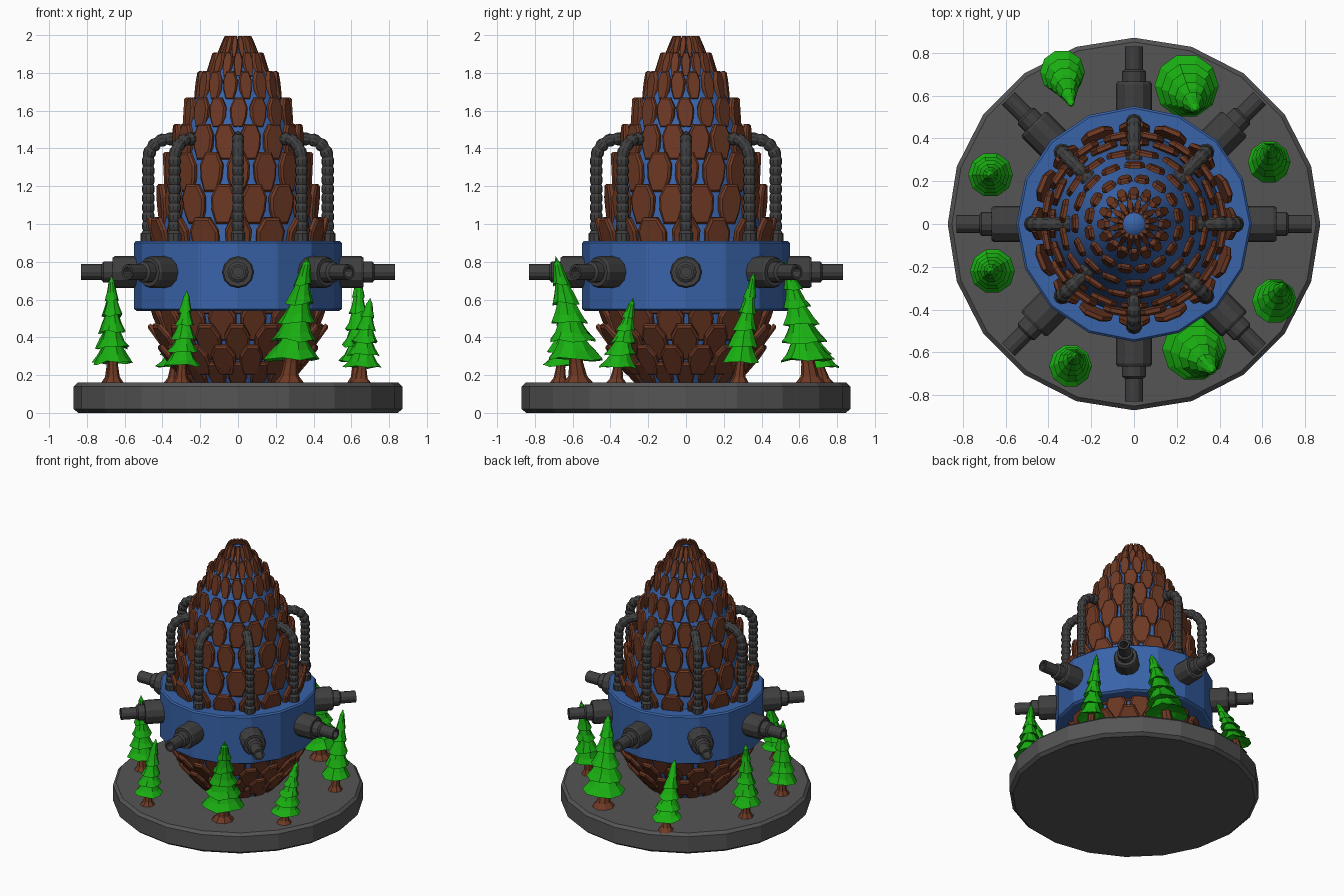
import bpy, bmesh, math, random
from mathutils import Matrix, Vector

if "Cube" in bpy.data.objects:
    bpy.data.objects.remove(bpy.data.objects["Cube"])

random.seed(4)
TAU = 2 * math.pi


def material(name, rgb):
    m = bpy.data.materials.new(name)
    m.diffuse_color = (*rgb, 1)
    m.use_nodes = True
    m.node_tree.nodes["Principled BSDF"].inputs["Base Color"].default_value = m.diffuse_color
    return m


BLUE = material("blue", (0.04, 0.125, 0.40))
BROWN = material("brown", (0.16, 0.042, 0.018))
GREEN = material("green", (0.01, 0.43, 0.006))
STONE = material("stone_grey", (0.09, 0.09, 0.09))
METAL = material("dark_metal", (0.05, 0.05, 0.05))


def finish(name, bm, mat, smooth=False):
    bmesh.ops.remove_doubles(bm, verts=bm.verts, dist=1e-5)
    bmesh.ops.recalc_face_normals(bm, faces=bm.faces)
    me = bpy.data.meshes.new(name)
    bm.to_mesh(me)
    bm.free()
    me.materials.append(mat)
    ob = bpy.data.objects.new(name, me)
    bpy.context.collection.objects.link(ob)
    if smooth:
        bpy.context.view_layer.objects.active = ob
        ob.select_set(True)
        bpy.ops.object.shade_smooth_by_angle(angle=math.radians(35))
        ob.select_set(False)
    return ob


def bridge(bm, rings):
    for a, b in zip(rings, rings[1:]):
        n = len(a)
        for i in range(n):
            j = (i + 1) % n
            f = list(dict.fromkeys((a[i], a[j], b[j], b[i])))
            if len(f) > 2:
                bm.faces.new(f)


def lathe(profile, sides, mat=Matrix(), closed=False, warp=None):
    """Spin (radius, height) points about z."""
    bm = bmesh.new()
    rings = []
    for r, z in profile:
        if r == 0:
            p = Vector((0, 0, z))
            rings.append([bm.verts.new(mat @ (warp(p) if warp else p))] * sides)
            continue
        ring = []
        for i in range(sides):
            a = TAU * i / sides
            p = Vector((r * math.cos(a), r * math.sin(a), z))
            ring.append(bm.verts.new(mat @ (warp(p) if warp else p)))
        rings.append(ring)
    if closed:
        rings.append(rings[0])
    bridge(bm, rings)
    return bm


# Base disc
finish("base", lathe([(0, 0), (.845, 0), (.87, .02), (.87, .14), (.85, .16), (0, .16)], 20), STONE)

# Egg-shaped core
core = [(0, .14), (.25, .14), (.33, .25), (.385, .38), (.42, .52), (.43, .75), (.415, .95),
        (.385, 1.15), (.355, 1.3), (.32, 1.42), (.28, 1.55), (.225, 1.67), (.165, 1.79),
        (.10, 1.9), (.05, 1.96), (0, 1.98)]
finish("core", lathe(core, 24), BLUE, True)

# Band around the middle
finish("band", lathe([(.41, .54), (.535, .54), (.55, .55), (.55, .9), (.54, .91), (.41, .91)],
                     16, closed=True), BLUE)

# Rows of cone scales: bottom z, bottom radius, top z, top radius
rows = [(.14, .25, .26, .36), (.20, .31, .35, .43), (.28, .35, .46, .48), (.38, .39, .57, .47),
        (.52, .42, .72, .47), (.67, .43, .87, .48), (.82, .43, 1.03, .48), (1.0, .415, 1.21, .43),
        (1.17, .385, 1.38, .395), (1.34, .345, 1.53, .34), (1.51, .29, 1.67, .28),
        (1.66, .23, 1.81, .21), (1.78, .17, 1.91, .13), (1.88, .115, 1.998, .065)]
outline = [(-.28, 0), (.28, 0), (.46, .35), (.5, .68), (.27, 1), (-.27, 1), (-.5, .68), (-.46, .35)]
COUNT = 16
for k, (z0, r0, z1, r1) in enumerate(rows):
    bm = bmesh.new()
    width = .335 * (r0 + r1) / 2
    thick = .012 + .03 * r0
    for i in range(COUNT):
        rot = Matrix.Rotation(TAU * (i + .5 * (k % 2)) / COUNT, 4, 'Z')
        lo, hi = Vector((r0, 0, z0)), Vector((r1, 0, z1))
        up = hi - lo
        out = Vector((up.z, 0, -up.x)).normalized()
        w = width * random.uniform(.93, 1.06)
        skew = random.uniform(-.08, .08) * w
        rings = []
        for inset, depth in ((1, -thick), (1, -.006), (.84, .004)):
            rings.append([bm.verts.new(rot @ (lo + up * (.5 + (v - .5) * (1 - (1 - inset) * .6))
                          + Vector((0, u * w * inset + skew * v, 0)) + out * depth))
                          for u, v in outline])
        bridge(bm, rings)
        bm.faces.new(rings[0])
        bm.faces.new(rings[-1])
    finish(f"scale_row_{k + 1}", bm, BROWN)

# Cannons and ribbed hoses, eight around
cannon = [(0, .45), (.085, .45), (.085, .652), (.077, .665), (.056, .665), (.056, .712),
          (.042, .722), (.042, .83), (.028, .83), (.028, .73), (0, .73)]
path = [(.475, .90 + .44 * i / 27) for i in range(28)]
path += [(.365 + .11 * math.cos(t), 1.34 + .11 * math.sin(t))
         for t in (math.pi / 2 * i / 11 for i in range(1, 12))]
path += [(.365 - .0167 * i, 1.45) for i in range(1, 6)]
for n in range(8):
    rot = Matrix.Rotation(TAU * n / 8, 4, 'Z')
    finish(f"cannon_{n + 1}", lathe(cannon, 12, Matrix.Translation((0, 0, .745)) @ rot
                                    @ Matrix.Rotation(math.pi / 2, 4, 'Y')), METAL)
    bm = bmesh.new()
    rings = []
    for i, (r, z) in enumerate(path):
        pa, pb = path[max(i - 1, 0)], path[min(i + 1, len(path) - 1)]
        tan = Vector((pb[0] - pa[0], 0, pb[1] - pa[1])).normalized()
        side = Vector((tan.z, 0, -tan.x))
        rad = .040 if i < 4 or i > len(path) - 4 else (.028 if i % 3 == 1 else .034)
        rings.append([bm.verts.new(rot @ (Vector((r, 0, z)) + side * rad * math.cos(TAU * j / 10)
                      + Vector((0, rad * math.sin(TAU * j / 10), 0)))) for j in range(10)])
    bridge(bm, rings)
    bm.faces.new(rings[0])
    bm.faces.new(rings[-1])
    finish(f"hose_{n + 1}", bm, METAL)

# Leaning pines: base x, y, tip x, y, tip z, foliage radius
trees = [(.24, .66, .29, .53, .80, .15), (.63, .28, .64, .36, .75, .10),
         (.65, -.37, .70, -.28, .61, .105), (.27, -.57, .37, -.69, .83, .15),
         (-.30, -.67, -.27, -.61, .65, .10), (-.66, -.22, -.67, -.22, .73, .105),
         (-.67, .23, -.67, .23, .72, .105), (-.34, .73, -.29, .55, .62, .105)]
for n, (bx, by, tx, ty, tz, R) in enumerate(trees):
    h = tz - .155

    def bend(p, jitter=0):
        t = max(p.z / h, 0) ** 1.3
        q = Vector((bx + (tx - bx) * t, by + (ty - by) * t, .155))
        if jitter and p.xy.length > R * .3:
            q.z += random.uniform(-jitter, jitter)
        return p + q

    trunk = [(0, 0), (R * .55, 0), (R * .33, h * .06), (R * .25, h * .16), (R * .22, h * .32), (0, h * .32)]
    finish(f"trunk_{n + 1}", lathe(trunk, 8, warp=bend), BROWN)
    # stacked skirts with hollow undersides
    prof = [(0, h * .24)]
    tiers = 5
    for k in range(tiers):
        zb = h * (.19 + .145 * k)
        rad = R * (1 - .165 * k)
        prof += [(rad * .5, zb + h * .03), (rad, zb), (rad * .72, zb + h * .07),
                 (rad * .45, zb + h * .165)]
    prof += [(R * .1, h * .95), (0, h)]
    finish(f"foliage_{n + 1}", lathe(prof, 10, warp=lambda p: bend(p, h * .018)), GREEN)
